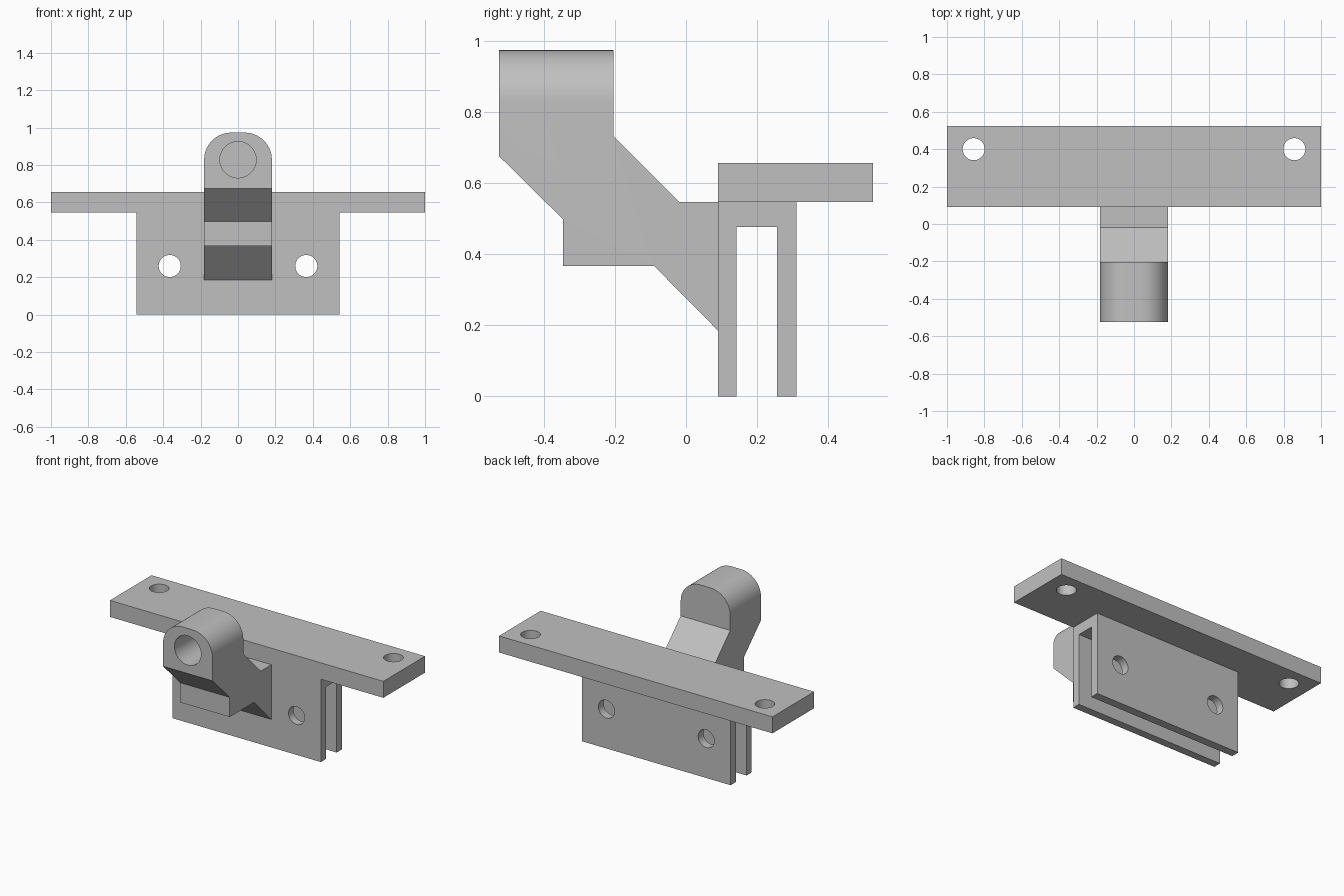
import bpy
import bmesh
import math
from mathutils import Matrix, Vector

if "Cube" in bpy.data.objects:
    bpy.data.objects.remove(bpy.data.objects["Cube"], do_unlink=True)

grey = bpy.data.materials.new("plain grey")
grey.use_nodes = True
colour = (0.53, 0.53, 0.53, 1)
grey.diffuse_color = colour
grey.node_tree.nodes["Principled BSDF"].inputs["Base Color"].default_value = colour


def add_object(name, bm):
    bmesh.ops.recalc_face_normals(bm, faces=bm.faces)
    mesh = bpy.data.meshes.new(name)
    bm.to_mesh(mesh)
    bm.free()
    mesh.materials.append(grey)
    obj = bpy.data.objects.new(name, mesh)
    bpy.context.collection.objects.link(obj)
    return obj


def side_profile(points, half_width):
    """Extrude a (y, z) outline symmetrically along x."""
    bm = bmesh.new()
    face = bm.faces.new([bm.verts.new((-half_width, y, z)) for y, z in points])
    new = bmesh.ops.extrude_face_region(bm, geom=[face])["geom"]
    bmesh.ops.translate(bm, vec=(2 * half_width, 0, 0),
                        verts=[v for v in new if isinstance(v, bmesh.types.BMVert)])
    return bm


def drill(obj, centre, radius, length, along_y=False):
    """Cut a round hole along z or y."""
    bm = bmesh.new()
    turn = Matrix.Rotation(math.pi / 2, 4, "X") if along_y else Matrix()
    bmesh.ops.create_cone(bm, cap_ends=True, segments=48, radius1=radius, radius2=radius,
                          depth=length, matrix=Matrix.Translation(Vector(centre)) @ turn)
    cutter = add_object("hole_cutter", bm)
    cutter.hide_render = True
    mod = obj.modifiers.new("hole", "BOOLEAN")
    mod.operation = "DIFFERENCE"
    mod.solver = "EXACT"
    mod.object = cutter
    bpy.context.view_layer.objects.active = obj
    bpy.ops.object.modifier_apply(modifier=mod.name)
    bpy.data.objects.remove(cutter, do_unlink=True)


FRONT, SHELF = 0.09, 0.547

# Flat mounting plate with a screw hole at each end
plate = add_object("mounting_plate", side_profile(
    [(FRONT, SHELF), (0.525, SHELF), (0.525, 0.656), (FRONT, 0.656)], 1.0))

# Downward channel bracket with two cross holes
bracket = add_object("channel_bracket", side_profile(
    [(FRONT, 0), (0.142, 0), (0.142, 0.476), (0.255, 0.476),
     (0.255, 0), (0.31, 0), (0.31, SHELF), (FRONT, SHELF)], 0.543))

for side in (-1, 1):
    drill(plate, (side * 0.857, 0.4, 0.6), 0.059, 0.4)
    drill(bracket, (side * 0.365, 0.2, 0.26), 0.059, 0.6, along_y=True)

# Stepped arm with a rounded head
bm = side_profile(
    [(-0.525, 0.973), (-0.203, 0.973), (-0.203, 0.73), (-0.02, SHELF),
     (FRONT, SHELF), (FRONT, 0.185), (-0.09, 0.367), (-0.345, 0.367),
     (-0.345, 0.497), (-0.525, 0.675)], 0.181)
top_edges = [e for e in bm.edges
             if all(v.co.z > 0.97 for v in e.verts)
             and abs(e.verts[0].co.x - e.verts[1].co.x) < 0.01]
bmesh.ops.bevel(bm, geom=top_edges, offset=0.145, segments=14, profile=0.5,
                affect="EDGES")
arm = add_object("stepped_arm", bm)

# Blind bore in the front of the head
drill(arm, (0, -0.525, 0.828), 0.097, 0.52, along_y=True)

for obj in (plate, bracket, arm):
    bpy.ops.object.select_all(action="DESELECT")
    obj.select_set(True)
    bpy.context.view_layer.objects.active = obj
    bpy.ops.object.shade_smooth_by_angle(angle=math.radians(30))
